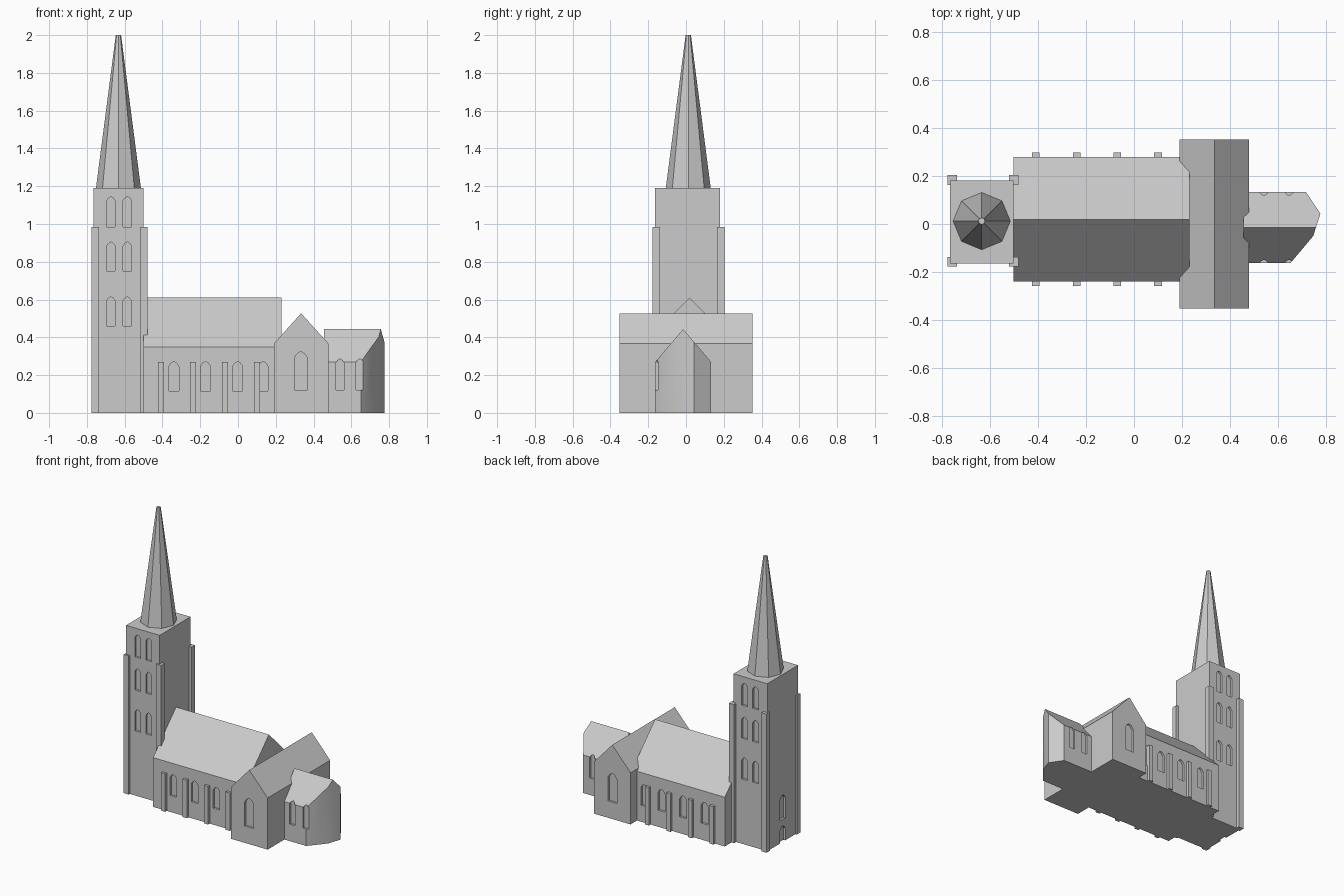
import bpy, bmesh, math

if "Cube" in bpy.data.objects:
    bpy.data.objects.remove(bpy.data.objects["Cube"])

stone = bpy.data.materials.new("grey_stone")
stone.diffuse_color = (0.6, 0.6, 0.6, 1)
stone.use_nodes = True
stone.node_tree.nodes["Principled BSDF"].inputs["Base Color"].default_value = stone.diffuse_color
DEPTH = 0.015  # window recess


def add_prism(bm, pts, axis, lo, hi):
    """Extrude a 2D outline along an axis (x: pts=(y,z), y: pts=(x,z), z: pts=(x,y))."""
    def place(p, t):
        return {"x": (t, p[0], p[1]), "y": (p[0], t, p[1]), "z": (p[0], p[1], t)}[axis]
    a = [bm.verts.new(place(p, lo)) for p in pts]
    b = [bm.verts.new(place(p, hi)) for p in pts]
    bm.faces.new(a)
    bm.faces.new(b[::-1])
    for i in range(len(pts)):
        j = (i + 1) % len(pts)
        bm.faces.new((a[i], b[i], b[j], a[j]))


def make(name, prisms):
    bm = bmesh.new()
    for p in prisms:
        add_prism(bm, *p)
    bmesh.ops.recalc_face_normals(bm, faces=bm.faces)
    me = bpy.data.meshes.new(name)
    bm.to_mesh(me)
    bm.free()
    me.materials.append(stone)
    ob = bpy.data.objects.new(name, me)
    bpy.context.collection.objects.link(ob)
    return ob


def boolean(ob, prisms, operation="DIFFERENCE"):
    """Cut an object with prisms and bake the result."""
    cutter = make("cutter", prisms)
    cutter.hide_render = True
    mod = ob.modifiers.new("cut", "BOOLEAN")
    mod.operation, mod.object, mod.solver = operation, cutter, "EXACT"
    dg = bpy.context.evaluated_depsgraph_get()
    me = bpy.data.meshes.new_from_object(ob.evaluated_get(dg))
    ob.modifiers.clear()
    ob.data = me
    bpy.data.objects.remove(cutter)
    me.materials.clear()
    me.materials.append(stone)
    for p in me.polygons:
        p.material_index = 0


def rect(x0, x1, y0, y1):
    return [(x0, y0), (x1, y0), (x1, y1), (x0, y1)]


def gable(a, b, mid, eave, ridge):
    return [(a, 0), (b, 0), (b, eave), (mid, ridge), (a, eave)]


def lancet(c, w, z0, z1):
    """Pointed window outline with chamfered shoulders."""
    h = w / 2
    s = z1 - w * 0.5
    return [(c - h, z0), (c + h, z0), (c + h, s), (c + h * 0.55, z1 - w * 0.17),
            (c, z1), (c - h * 0.55, z1 - w * 0.17), (c - h, s)]


def both_sides(outlines, front, back):
    """The same window recesses on the front and back wall."""
    out = []
    for o in outlines:
        out.append((o, "y", front - 0.05, front + DEPTH))
        out.append((o, "y", back - DEPTH, back + 0.05))
    return out


# tower with three rows of paired windows, west door and west window
tower = make("tower", [(rect(-0.765, -0.5, -0.165, 0.18), "z", 0, 1.19)])
cuts = both_sides([lancet(c, 0.045, z0, z1) for c in (-0.673, -0.586)
                   for z0, z1 in ((0.46, 0.615), (0.75, 0.905), (0.985, 1.145))],
                  -0.165, 0.18)
cuts += [(lancet(0.008, 0.06, z0, z1), "x", -0.85, -0.765 + DEPTH)
         for z0, z1 in ((-0.05, 0.115), (0.16, 0.335))]
boolean(tower, cuts)

# corner buttresses of the tower
make("tower_buttresses", [(rect(x, x + 0.04, y, y + 0.04), "z", 0, 0.985)
                          for x in (-0.775, -0.52) for y in (-0.177, 0.163)])

# octagonal spire
bm = bmesh.new()
bmesh.ops.create_cone(bm, cap_ends=True, segments=8, radius1=0.119, radius2=0.014, depth=0.81)
bmesh.ops.translate(bm, verts=bm.verts, vec=(-0.633, 0.012, 1.595))
me = bpy.data.meshes.new("spire")
bm.to_mesh(me)
bm.free()
me.materials.append(stone)
bpy.context.collection.objects.link(bpy.data.objects.new("spire", me))

# nave with side windows
nave = make("nave", [(gable(-0.24, 0.278, 0.019, 0.35, 0.61), "x", -0.5, 0.23)])
boolean(nave, both_sides([lancet(c, 0.053, 0.117, 0.272)
                          for c in (-0.34, -0.172, -0.002, 0.133)], -0.24, 0.278))

# nave wall buttresses
make("nave_buttresses", [(rect(x - 0.016, x + 0.016, a, b), "z", 0, 0.27)
                         for x in (-0.408, -0.238, -0.07, 0.1)
                         for a, b in ((-0.258, -0.23), (0.268, 0.297))])

# transept with one large window at each end
transept = make("transept", [(gable(0.19, 0.479, 0.334, 0.367, 0.527), "y", -0.351, 0.351)])
boolean(transept, both_sides([lancet(0.333, 0.07, 0.12, 0.325)], -0.351, 0.351))

# apse: gabled body trimmed to a many-sided east end
apse = make("apse", [(gable(-0.163, 0.133, -0.015, 0.27, 0.443), "x", 0.455, 0.85)])
plan = [(0.4, -0.3), (0.65, -0.3), (0.65, -0.163), (0.745, -0.05),
        (0.775, 0.043), (0.715, 0.133), (0.715, 0.3), (0.4, 0.3)]
boolean(apse, [(plan, "z", -0.1, 0.6)], "INTERSECT")
boolean(apse, both_sides([lancet(c, 0.042, 0.12, 0.287) for c in (0.54, 0.645)],
                         -0.163, 0.133))
bpy.context.view_layer.objects.active = apse
apse.select_set(True)
bpy.ops.object.shade_smooth_by_angle(angle=math.radians(30))
